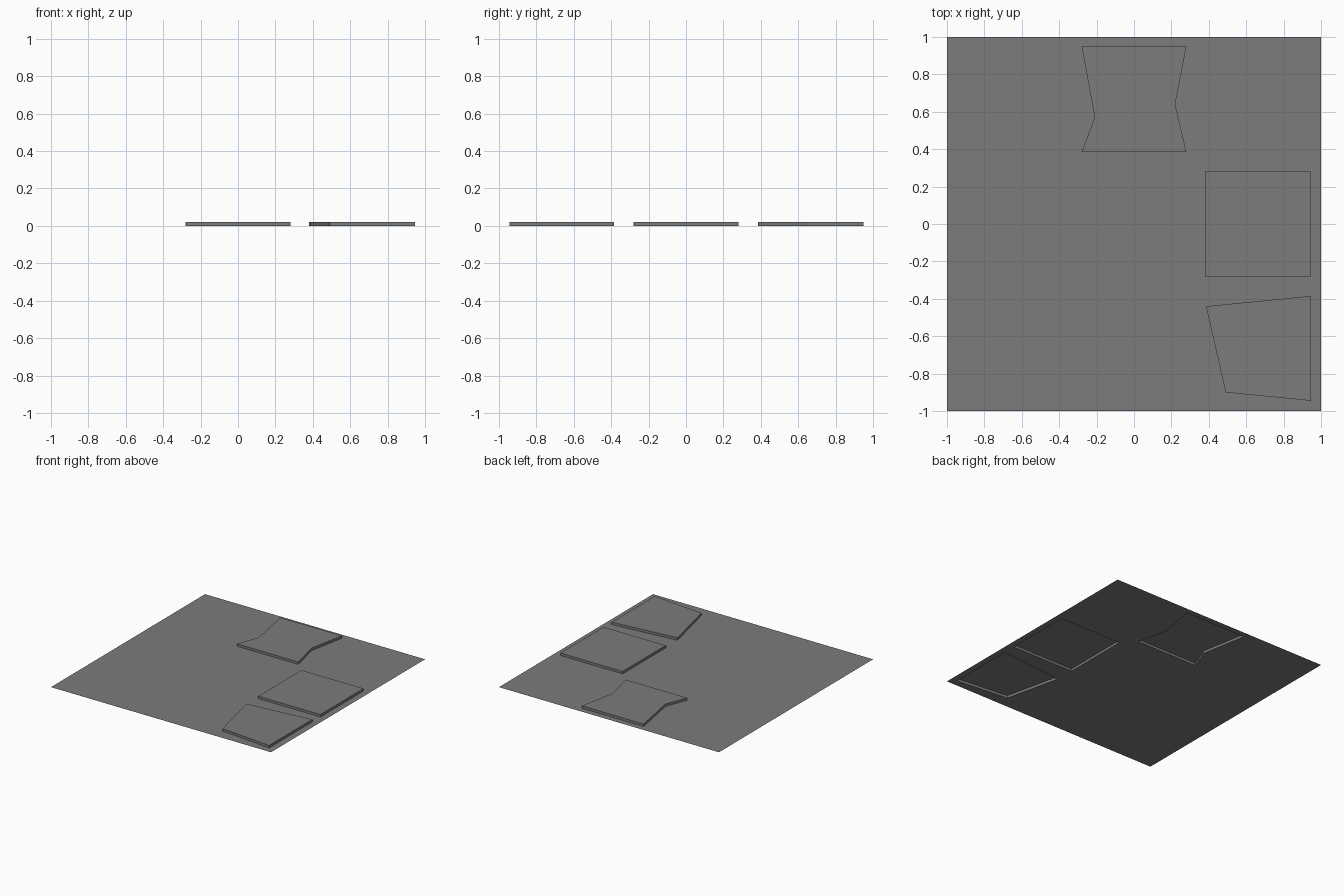
import bpy, bmesh

if "Cube" in bpy.data.objects:
    bpy.data.objects.remove(bpy.data.objects["Cube"])

HEIGHT = 0.02

grey = bpy.data.materials.new("mid_grey")
grey.diffuse_color = (0.2, 0.2, 0.2, 1.0)
grey.use_nodes = True
grey.node_tree.nodes["Principled BSDF"].inputs["Base Color"].default_value = grey.diffuse_color

# Outlines of the raised plates, counter-clockwise from above
PLATES = {
    "notched_plate": [(-0.28, 0.95), (-0.21, 0.57), (-0.28, 0.385),
                      (0.28, 0.385), (0.22, 0.64), (0.28, 0.95)],
    "square_plate": [(0.38, -0.28), (0.945, -0.28), (0.945, 0.28), (0.38, 0.28)],
    "skewed_plate": [(0.385, -0.44), (0.49, -0.90), (0.945, -0.945), (0.945, -0.385)],
}


def finish(bm, name):
    mesh = bpy.data.meshes.new(name)
    bm.to_mesh(mesh)
    bm.free()
    mesh.materials.append(grey)
    obj = bpy.data.objects.new(name, mesh)
    bpy.context.collection.objects.link(obj)
    return obj


def ring(bm, outline, z):
    return [bm.verts.new((x, y, z)) for x, y in outline]


# Thin base sheet, open beneath each plate
bm = bmesh.new()
border = [(-1, -1), (1, -1), (1, 1), (-1, 1)]
edges = []
for outline in [border, *PLATES.values()]:
    v = ring(bm, outline, 0)
    edges += [bm.edges.new((v[i - 1], v[i])) for i in range(len(v))]
bmesh.ops.triangle_fill(bm, use_beauty=True, use_dissolve=False,
                        edges=edges, normal=(0, 0, 1))
for f in bm.faces:
    f.normal_update()
    if f.normal.z < 0:
        f.normal_flip()
finish(bm, "base_sheet")

# Raised plates: top face and side walls, hollow from below
for name, outline in PLATES.items():
    bm = bmesh.new()
    low, top = ring(bm, outline, 0), ring(bm, outline, HEIGHT)
    bm.faces.new(top)
    for i in range(len(low)):
        bm.faces.new((low[i - 1], low[i], top[i], top[i - 1]))
    finish(bm, name)
